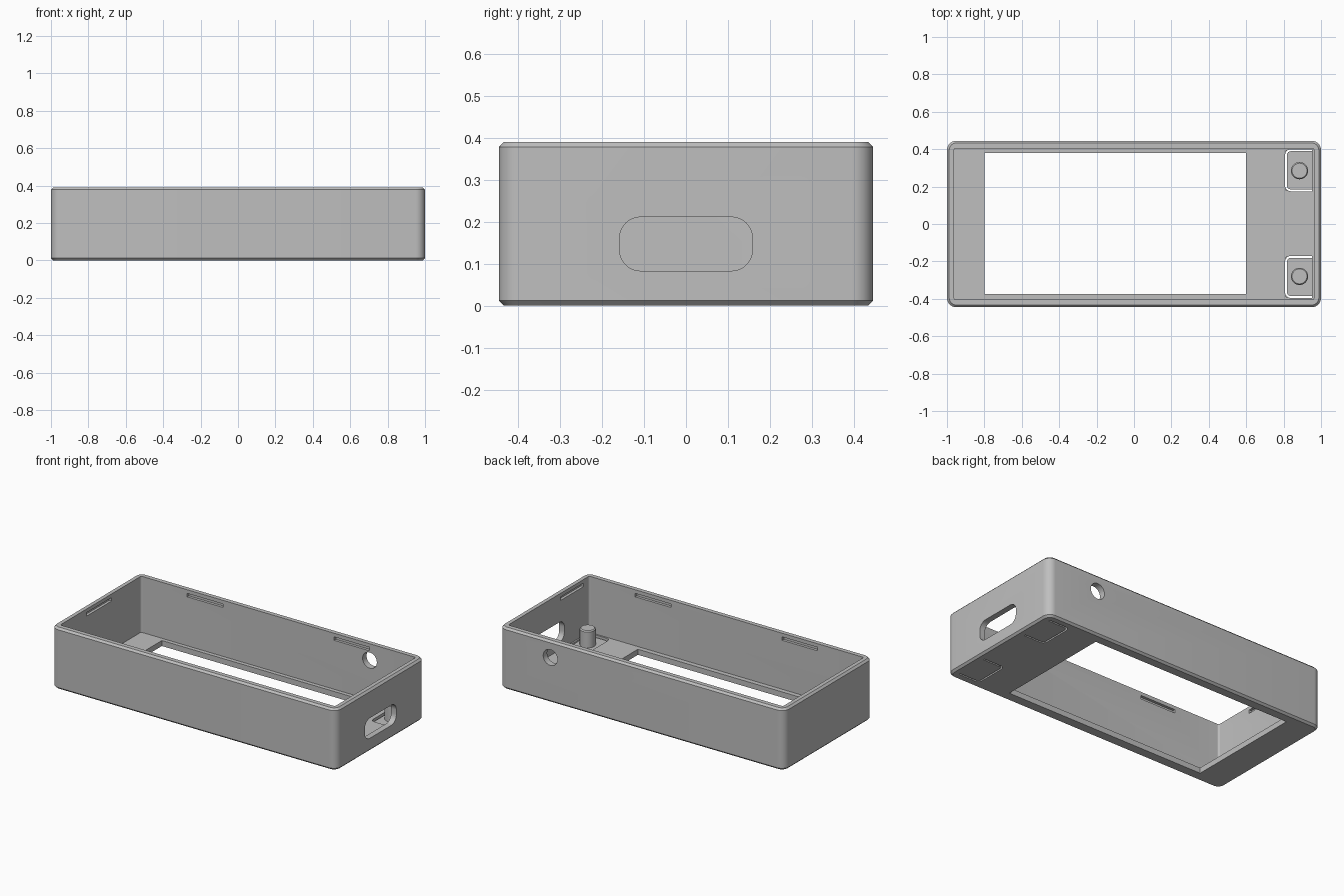
import bpy, bmesh, math
from mathutils import Matrix, Vector

if "Cube" in bpy.data.objects:
    bpy.data.objects.remove(bpy.data.objects["Cube"], do_unlink=True)

HEIGHT, FLOOR, CHAMFER = 0.39, 0.035, 0.012
HALF_X, HALF_Y = 1.0, 0.445
IN_X, IN_Y = 0.963, 0.405

grey = bpy.data.materials.new("grey plastic")
grey.use_nodes = True
grey.diffuse_color = (0.52, 0.52, 0.52, 1)
grey.node_tree.nodes["Principled BSDF"].inputs["Base Color"].default_value = (0.52, 0.52, 0.52, 1)


def arc(cx, cy, r, start, end, n=8):
    return [(cx + r * math.cos(math.radians(start + (end - start) * i / n)),
             cy + r * math.sin(math.radians(start + (end - start) * i / n))) for i in range(n + 1)]


def rounded_rect(hx, hy, r):
    pts = []
    for k, (sx, sy) in enumerate(((1, 1), (-1, 1), (-1, -1), (1, -1))):
        pts += arc(sx * (hx - r), sy * (hy - r), r, 90 * k, 90 * k + 90)
    return pts


def loft(name, rings):
    """Skin a list of (outline, z) rings and cap both ends."""
    bm = bmesh.new()
    loops = [[bm.verts.new((x, y, z)) for x, y in pts] for pts, z in rings]
    for a, b in zip(loops, loops[1:]):
        for i in range(len(a)):
            j = (i + 1) % len(a)
            bm.faces.new((a[i], a[j], b[j], b[i]))
    bm.faces.new(loops[0][::-1])
    bm.faces.new(loops[-1])
    bmesh.ops.recalc_face_normals(bm, faces=bm.faces)
    mesh = bpy.data.meshes.new(name)
    bm.to_mesh(mesh)
    bm.free()
    mesh.materials.append(grey)
    obj = bpy.data.objects.new(name, mesh)
    bpy.context.scene.collection.objects.link(obj)
    return obj


cutters = []


def cut(outline, z0, z1, matrix=None):
    obj = loft("cutter", [(outline, z0), (outline, z1)])
    obj.hide_render = True
    if matrix:
        obj.data.transform(matrix)
    cutters.append(obj)


def cut_box(x0, x1, y0, y1, z0, z1):
    cut([(x0, y0), (x1, y0), (x1, y1), (x0, y1)], z0, z1)


# Open tray with chamfered outer edges
outer = rounded_rect(HALF_X, HALF_Y, 0.05)
small = rounded_rect(HALF_X - CHAMFER, HALF_Y - CHAMFER, 0.05 - CHAMFER)
inner = rounded_rect(IN_X, IN_Y, 0.012)
case = loft("case_shell", [(small, 0), (outer, CHAMFER), (outer, HEIGHT - CHAMFER),
                           (small, HEIGHT), (inner, HEIGHT), (inner, FLOOR)])

# Screen window in the floor
cut_box(-0.8, 0.6, -0.375, 0.38, -0.1, 0.1)

# Rounded port in the right end wall
port = Matrix.Translation((0, 0, 0.147)) @ Matrix(((0, 0, 1, 0), (1, 0, 0, 0), (0, 1, 0, 0), (0, 0, 0, 1)))
cut(rounded_rect(0.158, 0.064, 0.05), 0.9, 1.1, port)

# Round hole in the back wall
hole = Matrix.Translation((0.64, 0, 0.285)) @ Matrix.Rotation(math.radians(90), 4, "X")
cut(arc(0, 0, 0.05, 0, 348.75, 31), -0.5, -0.35, hole)

# Clip notches near the rim
NOTCH = 0.017
for x in (-0.515, 0.515):
    for s in (-1, 1):
        y0, y1 = sorted((s * 0.38, s * (IN_Y + NOTCH)))
        cut_box(x - 0.125, x + 0.125, y0, y1, 0.345, 0.367)
cut_box(-IN_X - NOTCH, -0.94, -0.14, 0.11, 0.345, 0.367)
cut_box(0.94, IN_X + NOTCH, -0.35, -0.12, 0.345, 0.367)

# Flexible button tabs: a U-shaped slit and a thinned tab
X0, X1, SLIT, R = 0.808, 0.953, 0.01, 0.03
for yc in (-0.283, 0.287):
    y0, y1 = yc - 0.112, yc + 0.112
    slit = [(X1, y1)] + arc(X0 + R, y1 - R, R, 90, 180) + arc(X0 + R, y0 + R, R, 180, 270)
    slit += [(X1, y0), (X1, y0 + SLIT)]
    slit += arc(X0 + R, y0 + R, R - SLIT, 270, 180) + arc(X0 + R, y1 - R, R - SLIT, 180, 90)
    slit += [(X1, y1 - SLIT)]
    cut(slit, -0.1, 0.1)
    cut_box(X0 + 0.005, X1, y0 + 0.005, y1 - 0.005, FLOOR - 0.01, 0.06)

for c in cutters:
    mod = case.modifiers.new("cut", "BOOLEAN")
    mod.operation, mod.solver, mod.object = "DIFFERENCE", "EXACT", c
bpy.context.view_layer.update()
result = bpy.data.meshes.new_from_object(case.evaluated_get(bpy.context.evaluated_depsgraph_get()))
case.modifiers.clear()
case.data = result
for c in cutters:
    bpy.data.objects.remove(c, do_unlink=True)

# Button posts standing on the tabs
parts = [case]
for name, yc in (("front_button_post", -0.28), ("back_button_post", 0.285)):
    def ring(r):
        return arc(0.885, yc, r, 0, 348.75, 31)
    parts.append(loft(name, [(ring(0.046), 0.02), (ring(0.046), 0.125), (ring(0.04), 0.132)]))

bpy.ops.object.select_all(action="DESELECT")
for p in parts:
    p.select_set(True)
bpy.context.view_layer.objects.active = case
bpy.ops.object.shade_smooth_by_angle(angle=math.radians(25))
